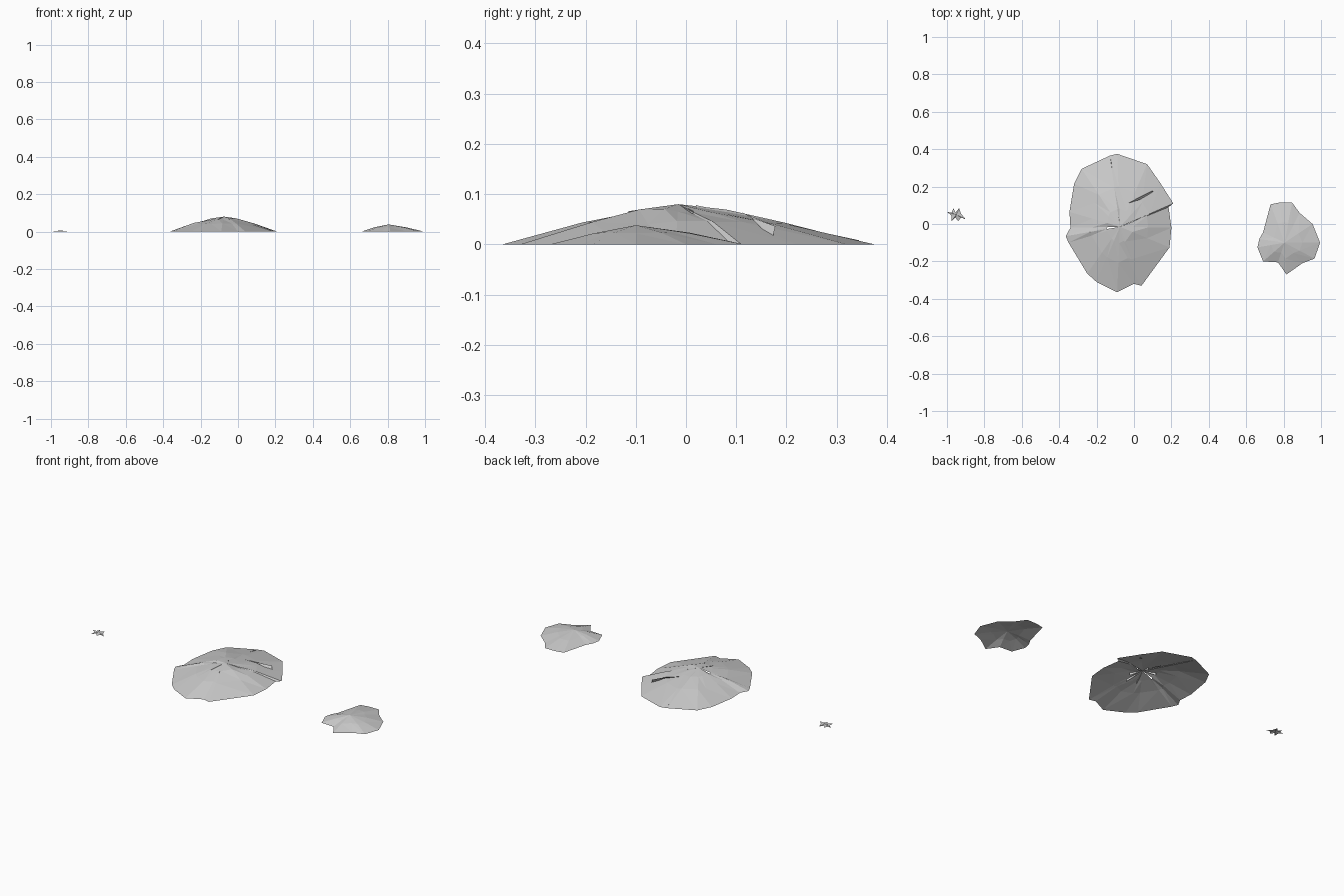
import bpy, random
from mathutils import Vector

cube = bpy.data.objects.get("Cube")
if cube:
    bpy.data.objects.remove(cube)
random.seed(4)

grey = bpy.data.materials.new("light_grey")
grey.use_nodes = True
grey.diffuse_color = (0.6, 0.6, 0.6, 1)
grey.node_tree.nodes["Principled BSDF"].inputs["Base Color"].default_value = (0.6, 0.6, 0.6, 1)


def make(name, verts, faces):
    mesh = bpy.data.meshes.new(name)
    mesh.from_pydata(verts, [], faces)
    mesh.materials.append(grey)
    obj = bpy.data.objects.new(name, mesh)
    bpy.context.collection.objects.link(obj)


def canopy(name, rim, apex, rings, gaps=()):
    """Open faceted shell: rings of (radius share, height share, jitter)."""
    apex = Vector(apex)
    n = len(rim)
    verts = []
    for share, height, jitter in rings:
        for x, y in rim:
            p = apex.lerp(Vector((x, y, 0)), share)
            p.z = apex.z * (height + random.uniform(-jitter, jitter))
            verts.append(p)
    verts.append(apex)
    faces = []
    for i in range(n):
        j = (i + 1) % n
        if i not in gaps:
            faces.append((len(verts) - 1, j, i))
        for r in range(len(rings) - 1):
            a, b = r * n, (r + 1) * n
            faces += [(a + i, a + j, b + i), (a + j, b + j, b + i)]
    # Wind every face so it looks upward
    up = []
    for f in faces:
        p, q, r = (verts[k] for k in f)
        up.append(f if (q - p).cross(r - p).z > 0 else f[::-1])
    make(name, verts, up)


# Large canopy
large_rim = [(-.09, .375), (.07, .32), (.14, .22), (.21, .11), (.185, .09), (.2, -.02),
             (.19, -.125), (.04, -.33), (0, -.32), (-.09, -.365), (-.2, -.31),
             (-.25, -.265), (-.35, -.1), (-.365, -.065), (-.34, -.02), (-.345, .065),
             (-.32, .215), (-.28, .295), (-.13, .365)]
canopy("large_canopy", large_rim, (-.075, -.015, .08),
       [(.25, .83, .06), (.55, .54, .05), (1, 0, 0)], gaps=(3, 13))

# Folds hanging in the large canopy
make("back_fold", [(-.08, .02, .078), (-.125, .345, .008), (-.122, .345, .003), (-.074, .02, .07)],
     [(0, 1, 2, 3)])
make("side_fold", [(-.035, .11, .064), (.1, .178, .036), (.105, .172, .01), (.03, .13, .053)],
     [(0, 3, 2, 1)])

# Short pleats around the top of the large canopy
for dx, dy in [(.03, -.1), (-.03, -.09), (.06, -.04), (.06, .03), (.02, .07), (-.05, .05)]:
    x, y = -.075 + dx, -.015 + dy
    make("top_pleat", [(-.075, -.015, .08), (x, y, .066), (x, y, .05)], [(0, 1, 2)])

# Small canopy
small_rim = [(.73, .105), (.78, .115), (.845, .115), (.885, .06), (.955, 0), (.995, -.1),
             (.965, -.185), (.9, -.21), (.815, -.27), (.77, -.205), (.69, -.2),
             (.66, -.125), (.67, -.08), (.69, -.045)]
canopy("small_canopy", small_rim, (.805, -.1, .038), [(.5, .6, .04), (1, 0, 0)])

# Tiny star-shaped scrap
star = [(-1, .065), (-.975, .06), (-.965, .085), (-.955, .06), (-.935, .085), (-.925, .055),
        (-.9, .025), (-.925, .035), (-.94, .015), (-.955, .035), (-.975, .015), (-.975, .045)]
canopy("tiny_scrap", star, (-.95, .05, .006), [(1, 0, 0)])
